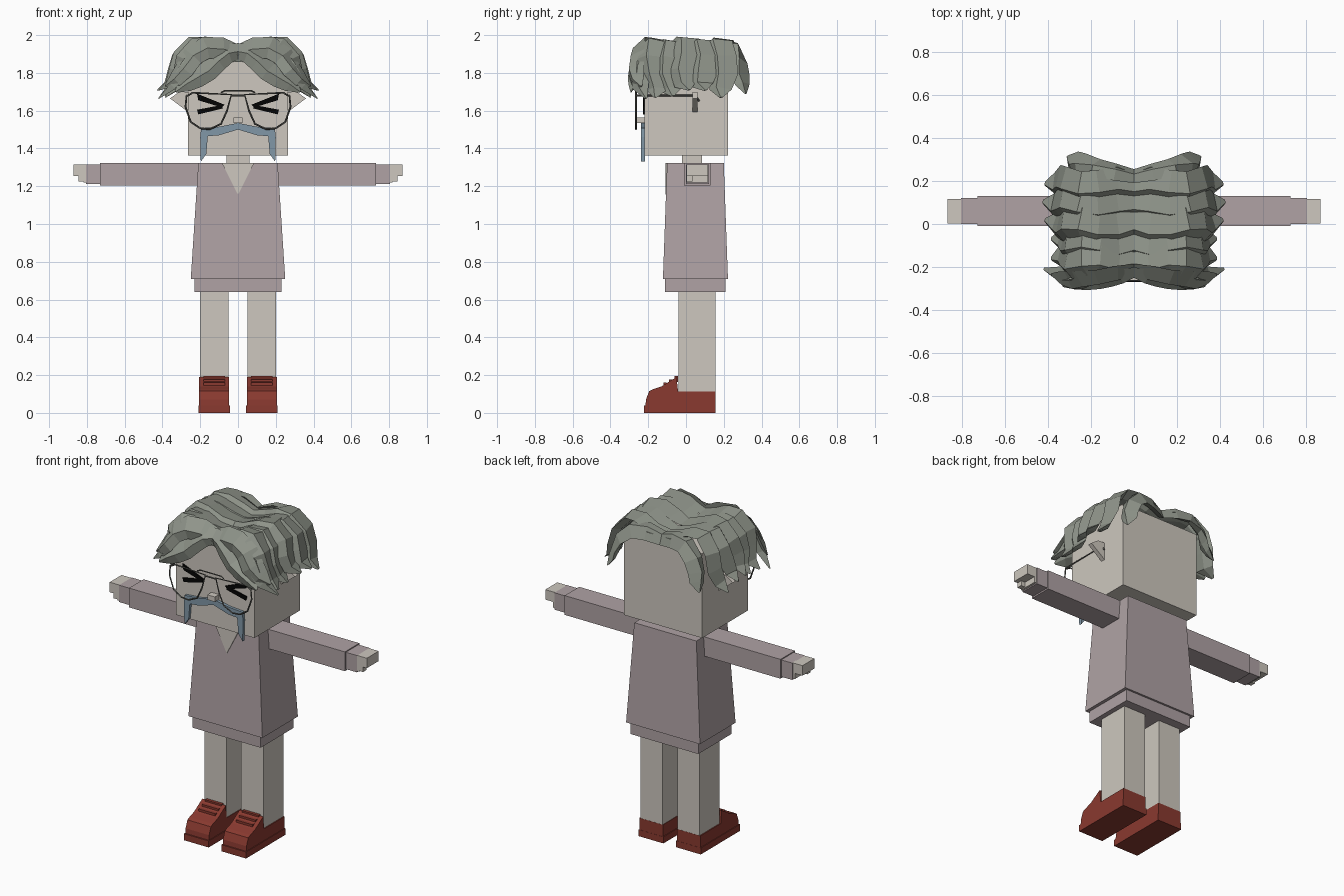
import bpy, bmesh, math
from mathutils import Vector

old = bpy.data.objects.get("Cube")
if old:
    bpy.data.objects.remove(old, do_unlink=True)


def material(name, rgb):
    m = bpy.data.materials.new(name)
    m.use_nodes = True
    col = [(c / 255) ** 2.2 for c in rgb] + [1]
    m.diffuse_color = col
    m.node_tree.nodes["Principled BSDF"].inputs["Base Color"].default_value = col
    return m


SKIN = material("pale skin", (204, 198, 189))
CLOTH = material("mauve cloth", (174, 161, 163))
HAIR = material("grey hair", (142, 147, 137))
SHOE = material("red leather", (136, 60, 51))
BEARD = material("blue grey moustache", (128, 150, 166))
BLACK = material("black", (12, 12, 12))
FRAME = material("dark frame", (92, 92, 88))


def finish(name, bm, mat, mirror=False):
    bmesh.ops.recalc_face_normals(bm, faces=bm.faces)
    me = bpy.data.meshes.new(name)
    bm.to_mesh(me)
    bm.free()
    me.materials.append(mat)
    ob = bpy.data.objects.new(name, me)
    bpy.context.collection.objects.link(ob)
    if mirror:
        ob.modifiers.new("Mirror", "MIRROR").use_mirror_merge = False
    return ob


def loft(name, rings, mat, mirror=False):
    """Skin a list of equal rings and cap both ends."""
    bm = bmesh.new()
    rows = [[bm.verts.new(p) for p in r] for r in rings]
    n = len(rows[0])
    for a, b in zip(rows, rows[1:]):
        for i in range(n):
            bm.faces.new((a[i], a[(i + 1) % n], b[(i + 1) % n], b[i]))
    bm.faces.new(rows[0])
    bm.faces.new(rows[-1])
    return finish(name, bm, mat, mirror)


def rect(x0, x1, y0, y1, z):
    return [(x0, y0, z), (x1, y0, z), (x1, y1, z), (x0, y1, z)]


def box(name, x, y, z, mat, mirror=False):
    return loft(name, [rect(*x, *y, z[0]), rect(*x, *y, z[1])], mat, mirror)


def plate(name, pts, y0, y1, mat, mirror=False):
    """Extrude an x-z outline along y."""
    return loft(name, [[(x, y, z) for x, z in pts] for y in (y0, y1)], mat, mirror)


def wire(name, pts, r, mat, cyclic=False):
    cu = bpy.data.curves.new(name, "CURVE")
    cu.dimensions = "3D"
    cu.bevel_depth = r
    cu.bevel_resolution = 0
    sp = cu.splines.new("POLY")
    sp.points.add(len(pts) - 1)
    for p, q in zip(sp.points, pts):
        p.co = (*q, 1)
    sp.use_cyclic_u = cyclic
    cu.materials.append(mat)
    bpy.context.collection.objects.link(bpy.data.objects.new(name, cu))


def strand(name, path, wide, w, t):
    """Tapered faceted lock of hair, mirrored to both sides."""
    path = [Vector(p) for p in path]
    wide = Vector(wide).normalized()
    rings, last = [], len(path) - 1
    for i, p in enumerate(path):
        T = (path[min(i + 1, last)] - path[max(i - 1, 0)]).normalized()
        if i == 0:
            T = Vector((1, 0, 0))
        W = (wide - T * wide.dot(T)).normalized()
        N = T.cross(W)
        k = 0.12 if i == last else 0.8 if i in (0, last - 1) else 1
        rings.append([p + W * (a * w * k) + N * (b * t * k)
                      for a, b in ((-1, -.3), (-.35, 1), (1, .1), (.1, -.6))])
    loft(name, rings, HAIR, True)


# torso, shorts and neck
loft("tunic", [rect(-.25, .25, -.122, .222, .71), rect(-.21, .21, -.10, .20, 1.322)], CLOTH)
box("shorts", (-.23, .23), (-.11, .21), (.64, .72), CLOTH)
box("neck", (-.06, .06), (-.02, .085), (1.30, 1.37), SKIN)
plate("collar_opening", [(-.085, 1.322), (.085, 1.322), (0, 1.155)], -.109, -.10, SKIN)

# arms and hands
box("sleeve", (.2, .73), (-.01, .13), (1.204, 1.322), CLOTH, True)
box("cuff", (.73, .805), (0, .122), (1.213, 1.316), CLOTH, True)
box("fingers", (.80, .87), (.002, .117), (1.255, 1.316), SKIN, True)
box("palm", (.80, .818), (.002, .117), (1.22, 1.26), SKIN, True)
box("thumb", (.81, .845), (.002, .035), (1.225, 1.26), SKIN, True)

# legs and shoes
box("leg", (.05, .2), (-.04, .155), (.05, .65), SKIN, True)
box("shoe_sole", (.043, .21), (-.222, .157), (0, .04), SHOE, True)
upper = [(-.215, .03), (-.212, .07), (-.195, .115), (-.175, .125), (-.13, .14),
         (-.05, .19), (-.042, .112), (.156, .112), (.156, .03)]
loft("shoe_upper", [[(x, y, z) for y, z in upper] for x in (.047, .206)], SHOE, True)
for i in range(3):
    y, z = -.12 + i * .03, .15 + i * .017
    box(f"shoe_lace_{i + 1}", (.07, .182), (y, y + .018), (z - .02, z + .01), SHOE, True)

# head, ears and nose
box("head", (-.265, .265), (-.22, .222), (1.363, 1.88), SKIN)
plate("ear", [(.26, 1.59), (.36, 1.665), (.31, 1.70), (.26, 1.70)], .035, .062, SKIN, True)
box("nose", (-.025, .025), (-.26, -.215), (1.535, 1.565), SKIN)

# squeezed-shut eyes
plate("eye_upper_stroke", [(.217, 1.69), (.21, 1.655), (.085, 1.617), (.072, 1.632)],
      -.228, -.219, BLACK, True)
plate("eye_lower_stroke", [(.217, 1.605), (.21, 1.58), (.08, 1.612), (.085, 1.63)],
      -.227, -.219, BLACK, True)

# moustache
plate("moustache", [(0, 1.535), (.1, 1.515), (.195, 1.508), (.2, 1.46), (.197, 1.33),
                    (.168, 1.37), (.16, 1.465), (.1, 1.47), (0, 1.5)],
      -.237, -.218, BEARD, True)

# glasses
rim = [(.035, 1.685), (.24, 1.695), (.273, 1.675), (.278, 1.62), (.25, 1.54),
       (.2, 1.507), (.15, 1.502), (.09, 1.53), (.058, 1.60)]
for side, s in (("left", 1), ("right", -1)):
    wire(side + "_rim", [(s * x, -.265, z) for x, z in rim], .005, FRAME, True)
    wire(side + "_temple", [(s * .273, -.265, 1.68), (s * .275, .05, 1.68),
                            (s * .272, .07, 1.65)], .005, FRAME)
wire("brow_bar", [(-.09, -.265, 1.695), (-.07, -.265, 1.706), (.07, -.265, 1.706),
                  (.09, -.265, 1.695)], .004, FRAME)
wire("bridge", [(-.04, -.265, 1.68), (.04, -.265, 1.68)], .005, FRAME)

# crown hair: rows of locks from the parting down over the sides
arch = [(0, 1.91), (.08, 1.925), (.17, 1.962), (.245, 1.963), (.315, 1.89),
        (.335, 1.81), (.36, 1.735), (.415, 1.70)]
rows = [(.175, 0, -.03), (.08, .01, .02), (-.015, 0, .01), (-.1, -.03, -.01), (-.18, -.03, -.03)]
for n, (y, dx, dz) in enumerate(rows):
    path = []
    for i, (x, z) in enumerate(arch):
        f = i / (len(arch) - 1)
        wave = .014 * math.sin(i * 1.7 + n)
        path.append((x + dx * f, y + wave + .02 * f, z + dz * f * f - .012 * (n % 2)))
    strand(f"crown_lock_{n + 1}", path, (0, 1, .12), .075, .032)

# fringe sweeping apart at the front
strand("fringe_upper", [(0, -.21, 1.905), (.08, -.225, 1.93), (.17, -.245, 1.935),
                        (.24, -.255, 1.89), (.285, -.265, 1.82), (.33, -.255, 1.77),
                        (.385, -.235, 1.73)], (0, .5, .85), .065, .03)
strand("fringe_lower", [(0, -.22, 1.915), (.06, -.24, 1.905), (.11, -.255, 1.86),
                        (.16, -.265, 1.81), (.22, -.27, 1.775), (.28, -.275, 1.74),
                        (.33, -.29, 1.70)], (0.1, .45, .85), .058, .032)
strand("temple_lock", [(.22, -.22, 1.9), (.28, -.235, 1.84), (.31, -.24, 1.78),
                       (.34, -.24, 1.73), (.42, -.21, 1.665)], (0, 1, .3), .055, .03)

# locks hanging at the back
strand("back_lock", [(0, .225, 1.905), (.09, .245, 1.93), (.18, .265, 1.925),
                     (.245, .28, 1.86), (.27, .285, 1.79), (.285, .3, 1.74),
                     (.31, .315, 1.69)], (0, .65, -.75), .055, .03)
